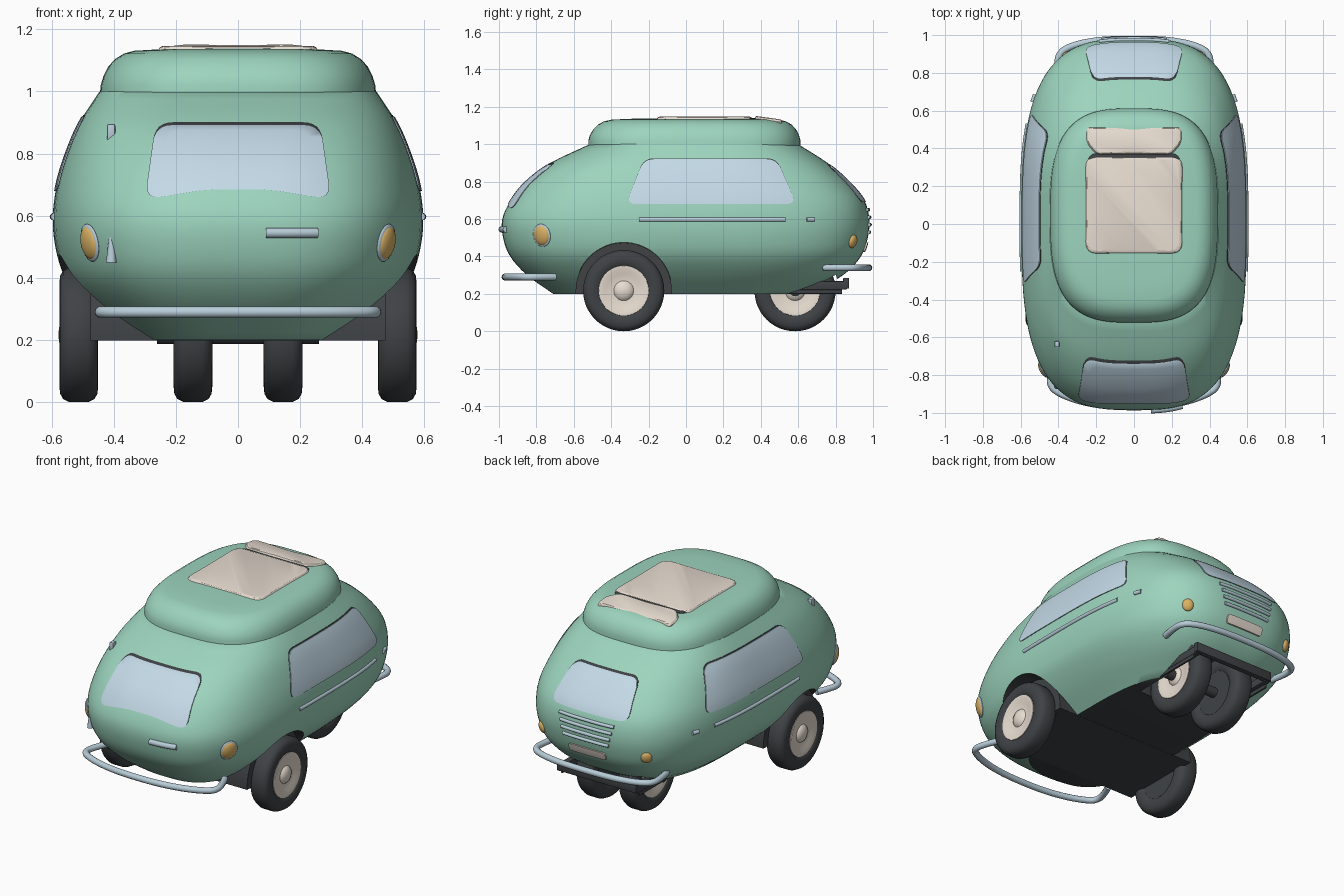
import bpy, bmesh, math
from mathutils import Vector, Matrix

if "Cube" in bpy.data.objects:
    bpy.data.objects.remove(bpy.data.objects["Cube"])


def material(name, r, g, b):
    m = bpy.data.materials.new(name)
    m.diffuse_color = (r, g, b, 1)
    m.use_nodes = True
    m.node_tree.nodes["Principled BSDF"].inputs["Base Color"].default_value = m.diffuse_color
    return m


GREEN = material("mint paint", .335, .66, .515)
GLASS = material("pale glass", .55, .70, .80)
CREAM = material("cream", .82, .735, .65)
CHROME = material("chrome", .48, .61, .69)
AMBER = material("amber lamp", .72, .45, .13)
DARK = material("dark rubber", .05, .055, .06)

N = 3.05  # roundness of the plan outline
# half width, front y, back y at z = 0.2, 0.3 ... 1.0
PROFILE = [(.35, -.71, .66), (.47, -.85, .84), (.555, -.94, .935), (.588, -.978, .972), (.596, -.982, .98),
           (.583, -.937, .953), (.553, -.857, .872), (.51, -.725, .757), (.446, -.515, .60)]


def profile(z):
    f = min(max((z - .2) / .1, 0), 7.9999)
    if z >= 1.0:
        f = 8.0
    i = min(int(f), 7)
    t = f - i
    out = []
    for k in range(3):
        v = [p[k] for p in PROFILE]
        v = [2 * v[0] - v[1]] + v + [2 * v[-1] - v[-2]]
        p0, p1, p2, p3 = v[i:i + 4]
        out.append(.5 * (2 * p1 + (p2 - p0) * t + (2 * p0 - 5 * p1 + 4 * p2 - p3) * t * t
                         + (3 * p1 - p0 - 3 * p2 + p3) * t ** 3))
    a, f, b = out
    return a, (f + b) / 2, (b - f) / 2


def ring(a, yc, b, z, count=112):
    e = 2 / N
    pts = []
    for i in range(count):
        t = 2 * math.pi * i / count
        c, s = math.cos(t), math.sin(t)
        pts.append((a * math.copysign(abs(c) ** e, c), yc + b * math.copysign(abs(s) ** e, s), z))
    return pts


def on_body(side, u, z, off=0):
    a, yc, b = profile(z)
    if side in ("front", "back"):
        s = -1 if side == "front" else 1
        return Vector((u, yc + s * (b * max(0, 1 - abs(u / a) ** N) ** (1 / N) + off), z))
    s = -1 if side == "left" else 1
    return Vector((s * (a * max(0, 1 - abs((u - yc) / b) ** N) ** (1 / N) + off), u, z))


def body_normal(p):
    def f(q):
        a, yc, b = profile(q.z)
        return abs(q.x / a) ** N + abs((q.y - yc) / b) ** N
    h = .002
    return Vector([f(p + d) - f(p - d) for d in (Vector((h, 0, 0)), Vector((0, h, 0)), Vector((0, 0, h)))]).normalized()


def activate(ob):
    bpy.ops.object.select_all(action='DESELECT')
    ob.select_set(True)
    bpy.context.view_layer.objects.active = ob


def finish(bm, name, mats, angle=35):
    bmesh.ops.remove_doubles(bm, verts=bm.verts, dist=1e-5)
    bmesh.ops.recalc_face_normals(bm, faces=bm.faces)
    me = bpy.data.meshes.new(name)
    bm.to_mesh(me)
    bm.free()
    ob = bpy.data.objects.new(name, me)
    bpy.context.collection.objects.link(ob)
    for m in mats:
        me.materials.append(m)
    activate(ob)
    bpy.ops.object.shade_smooth_by_angle(angle=math.radians(angle))
    return ob


def loft(rings, closed=False):
    bm = bmesh.new()
    vs = [[bm.verts.new(p) for p in r] for r in rings]
    n = len(vs[0])
    for r, q in list(zip(vs, vs[1:])) + ([(vs[-1], vs[0])] if closed else []):
        for i in range(n):
            j = (i + 1) % n
            bm.faces.new((r[i], r[j], q[j], q[i]))
    if not closed:
        bm.faces.new(vs[0])
        bm.faces.new(vs[-1])
    return bm


def rounded(corners, r, step=.04):
    """Outline of a polygon with rounded corners and evenly split edges."""
    c = [Vector(p) for p in corners]
    pts = []
    for i, p in enumerate(c):
        a = p + (c[i - 1] - p).normalized() * r
        b = p + (c[(i + 1) % len(c)] - p).normalized() * r
        pts += [a * (1 - t) ** 2 + p * 2 * t * (1 - t) + b * t * t for t in (k / 6 for k in range(7))]
    out = []
    for i, p in enumerate(pts):
        q = pts[(i + 1) % len(pts)]
        k = max(1, math.ceil((q - p).length / step))
        out += [p.lerp(q, j / k) for j in range(k)]
    return out


def patch(name, side, corners, r, off, mat):
    """Thin plate wrapped on the body."""
    o = rounded(corners, r)
    mid = sum(o, Vector((0, 0))) / len(o)
    rings = [[on_body(side, p.x, p.y, -.006) for p in o]]
    for s in (1, .87, .75, .62, .5, .37, .25, .12, .02):
        rings.append([on_body(side, *mid.lerp(p, s), off) for p in o])
    return finish(loft(rings), name, [mat], 50)


def tube(name, pts, r, mat):
    cu = bpy.data.curves.new(name, 'CURVE')
    cu.dimensions = '3D'
    cu.bevel_depth, cu.bevel_resolution, cu.use_fill_caps = r, 3, True
    sp = cu.splines.new('NURBS')
    sp.points.add(len(pts) - 1)
    for q, p in zip(sp.points, pts):
        q.co = (*p, 1)
    sp.order_u, sp.use_endpoint_u, sp.resolution_u = 3, True, 4
    cu.materials.append(mat)
    ob = bpy.data.objects.new(name, cu)
    bpy.context.collection.objects.link(ob)
    activate(ob)
    bpy.ops.object.convert(target='MESH')
    bpy.ops.object.shade_smooth_by_angle(angle=math.radians(40))


def trim(name, side, u0, u1, z, r, off=0):
    tube(name, [on_body(side, u0 + (u1 - u0) * i / 10, z, off) for i in range(11)], r, CHROME)


def box(name, lo, hi, mat, bevel=.004):
    bm = bmesh.new()
    lo, hi = Vector(lo), Vector(hi)
    bmesh.ops.create_cube(bm, size=1, matrix=Matrix.Translation((lo + hi) / 2) @ Matrix.Diagonal((*(hi - lo), 1)))
    bmesh.ops.bevel(bm, geom=bm.edges[:], offset=bevel, segments=2, affect='EDGES', profile=.5)
    return finish(bm, name, [mat])


def lathe_x(name, prof, centre, mats, closed, count=48):
    """Turn (radius, offset) pairs about an axis along x."""
    rings = []
    for r, w in prof:
        rings.append([(centre[0] + w, centre[1] + r * math.cos(2 * math.pi * i / count),
                       centre[2] + r * math.sin(2 * math.pi * i / count)) for i in range(count)])
    return finish(loft(rings, closed), name, mats)


def blob(name, p, size, mat):
    """Flattened dome facing out of the body."""
    m = Matrix.Translation(p) @ body_normal(p).to_track_quat('Z', 'Y').to_matrix().to_4x4()
    bm = bmesh.new()
    bmesh.ops.create_uvsphere(bm, u_segments=28, v_segments=14, radius=1, matrix=m @ Matrix.Diagonal((*size, 1)))
    finish(bm, name, [mat], 60)


# Body shell with wheel wells cut out
bm = loft([ring(*profile(.2 + .8 * i / 32), .2 + .8 * i / 32) for i in range(33)])
for f in bm.faces:
    if f.calc_center_median().z < .201:
        f.material_index = 1
body = finish(bm, "body", [GREEN, DARK])
for x0, x1, y, r in ((.44, .8, -.333, .258), (-.8, -.44, -.333, .258), (-.25, .25, .583, .234)):
    cut = lathe_x("well_cutter", [(r, x0), (r, x1)], (0, y, .217), [GREEN, DARK], False, 64)
    cut.hide_render = True
    for f in cut.data.polygons:
        f.material_index = 1
    mod = body.modifiers.new("well", 'BOOLEAN')
    mod.operation, mod.solver, mod.object = 'DIFFERENCE', 'EXACT', cut
    activate(body)
    bpy.ops.object.modifier_apply(modifier=mod.name)
    bpy.data.objects.remove(cut)
activate(body)
bpy.ops.object.shade_smooth_by_angle(angle=math.radians(35))

# Raised roof with folding sunroof
roof = [(.985, .445, -.522, .612), (1.02, .442, -.522, .612), (1.05, .433, -.514, .604), (1.08, .418, -.495, .588),
        (1.105, .395, -.47, .565), (1.122, .367, -.44, .535), (1.131, .335, -.40, .50), (1.136, .25, -.31, .41),
        (1.138, .12, -.15, .24)]
finish(loft([ring(a, (f + b) / 2, (b - f) / 2, z) for z, a, f, b in roof]), "roof", [GREEN], 40)


def cushion(name, corners, z, mat, r, drop=0):
    o = rounded(corners, r)
    mid = sum(o, Vector((0, 0))) / len(o)
    ya = corners[0][1]
    rings = []
    for s, dz in ((0, -.04), (0, -.014), (.008, -.004), (.02, 0)):
        rings.append([(q.x, q.y, z + dz - drop * max(0, q.y - ya)) for q in
                      (p - (p - mid).normalized() * s for p in o)])
    finish(loft(rings), name, [mat], 20)


cushion("sunroof_gap", [(-.255, -.15), (.255, -.15), (.25, .38), (-.25, .38)], 1.141, DARK, .06)
cushion("sunroof", [(-.257, -.158), (.257, -.158), (.257, .358), (-.257, .358)], 1.147, CREAM, .06)
cushion("sunroof_roll", [(-.20, .368), (.20, .368), (.252, .43), (.252, .512), (-.252, .512), (-.252, .43)],
        1.152, CREAM, .026, .14)

# Windows with a dark seal along the upper edge
front_win = [(-.30, .652), (-.1, .685), (.1, .685), (.30, .652), (.265, .892), (-.265, .892)]
back_win = [(-.265, .69), (.265, .69), (.22, .885), (-.22, .885)]
side_win = [(-.32, .68), (.59, .68), (.485, .92), (-.225, .92)]
for side, shape in (("front", front_win), ("back", back_win), ("right", side_win), ("left", side_win)):
    lift = .005 if side in ("left", "right") else .009
    patch(side + "_window_seal", side, [(u, z + (lift if z > .8 else 0)) for u, z in shape], .055, .002, DARK)
    patch(side + "_window", side, shape, .055, .005, GLASS)

# Wheels: wide pair in front, narrow pair at the back, hubcaps on the outer sides
half = [(.125, .045), (.14, .058), (.165, .0625), (.19, .06), (.207, .05), (.217, .03)]
tyre = half + [(r, -w) for r, w in reversed(half)]
cap = [(.0005, .066), (.025, .063), (.045, .054), (.053, .044), (.09, .046), (.115, .056), (.133, .056), (.138, .04)]
for s, label in ((1, "right"), (-1, "left")):
    for x, y, end in ((.5125, -.333, "front"), (.145, .583, "back")):
        c = (s * x, y, .217)
        lathe_x(f"{end}_{label}_tyre", tyre, c, [DARK], True)
        lathe_x(f"{end}_{label}_hubcap", [(r, s * w) for r, w in cap], c, [CREAM], False)
        lathe_x(f"{end}_{label}_drum", [(.13, s * .03), (.13, s * -.05)], c, [DARK], False)

# Front wheel housing, rear subframe and axle
arch = [(-.333 + .257 * math.cos(math.pi * i / 24), .217 + .257 * math.sin(math.pi * i / 24)) for i in range(25)]
arch = [(-.076, .199)] + arch + [(-.59, .199)]
finish(loft([[(x, y, z) for y, z in arch] for x in (-.475, .475)]), "front_wheel_housing", [DARK])
lathe_x("rear_axle", [(.03, -.26), (.03, .26)], (0, .583, .217), [DARK], False, 20)
box("rear_beam", (-.27, .84, .228), (.27, .872, .285), DARK)
for s in (-1, 1):
    box("subframe_arm", (s * .25 - .018, .57, .222), (s * .25 + .018, .86, .268), DARK)
    box("well_flange", (s * .262 - .006, .33, .2), (s * .262 + .006, .835, .222), DARK, .002)

# Bumpers
fb = [(.40, -.70), (.425, -.75), (.455, -.86), (.36, -.915), (.24, -.95), (.1, -.968)]
rb = [(.385, .735), (.40, .80), (.405, .90), (.33, .945), (.21, .97), (.1, .978)]
for name, path, z in (("front_bumper", fb, .29), ("rear_bumper", rb, .34)):
    tube(name, [(-x, y, z) for x, y in path] + [(x, y, z) for x, y in reversed(path)], .0185, CHROME)

# Lamps, side trim and door handles
for s, label in ((1, "right"), (-1, "left")):
    p = on_body("front", s * .477, .513)
    blob(label + "_headlight_rim", p, (.053, .062, .012), CHROME)
    blob(label + "_headlight", p, (.047, .055, .021), AMBER)
    p = on_body("back", s * .355, .48)
    blob(label + "_tail_lamp", p, (.032, .036, .018), AMBER)
    trim(label + "_side_trim", label, -.25, .53, .597, .012, -.002)
    trim(label + "_side_handle", label, .645, .685, .597, .012, .002)

# Front door handle, hinges, rear grille and rear plate
trim("front_handle", "front", .09, .255, .545, .017, .002)
p = on_body("front", -.408, .868)
box("upper_hinge", p + Vector((-.013, -.022, -.028)), p + Vector((.013, .01, .028)), CHROME, .006)
p = on_body("front", -.408, .495)
bm = bmesh.new()
bmesh.ops.create_cone(bm, cap_ends=True, segments=16, radius1=.017, radius2=.006, depth=.09, matrix=Matrix.Translation(p))
finish(bm, "lower_hinge", [CHROME])
for i in range(4):
    w = .185 - .01 * i
    trim(f"grille_bar_{i + 1}", "back", -w, w, .65 - .04 * i, .010, .003)
patch("rear_plate", "back", [(-.125, .425), (.125, .425), (.125, .475), (-.125, .475)], .018, .009, CREAM)
